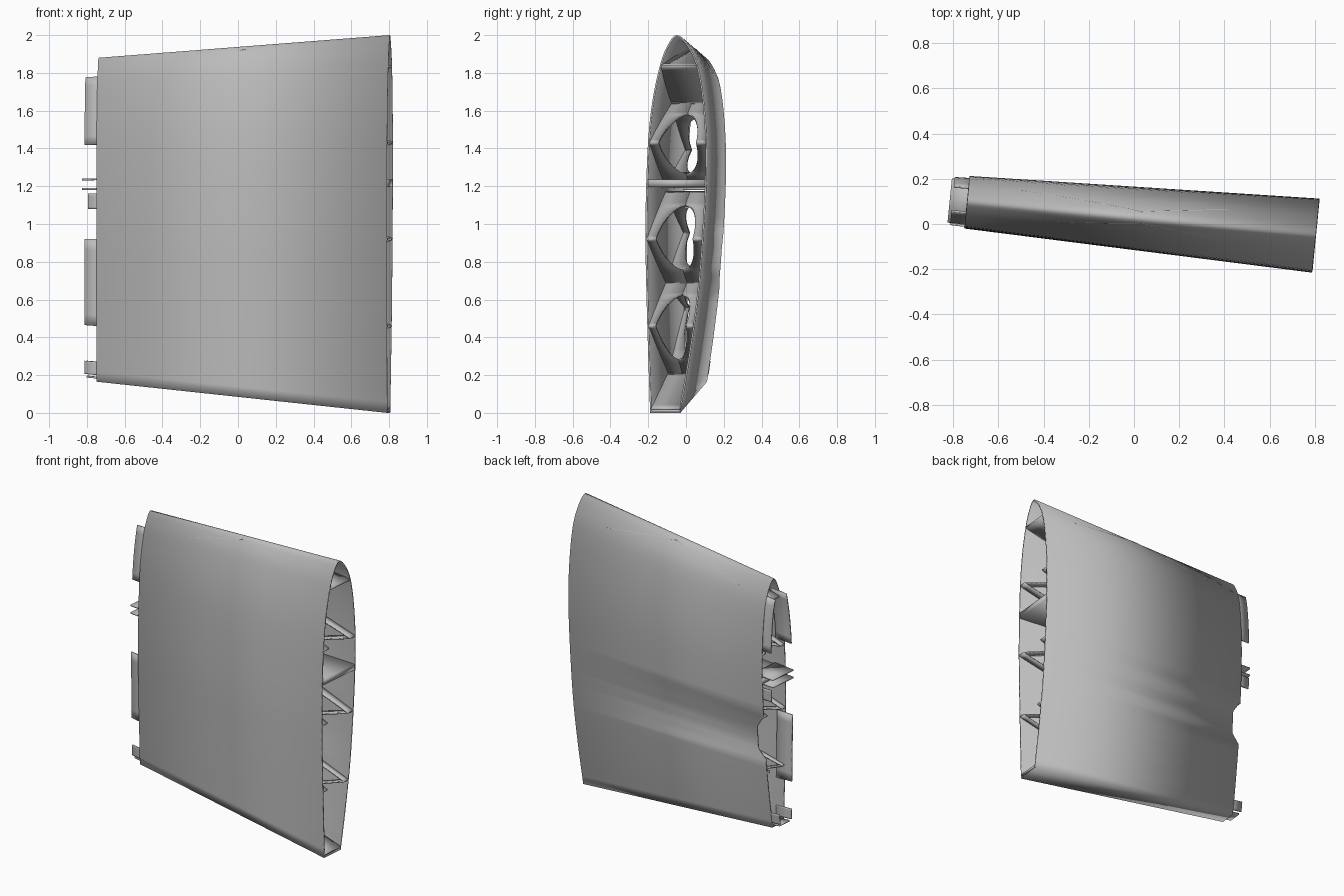
import bpy, bmesh, math
from mathutils import Vector

if "Cube" in bpy.data.objects:
    bpy.data.objects.remove(bpy.data.objects["Cube"])

grey = bpy.data.materials.new("light grey")
grey.use_nodes = True
grey.diffuse_color = (0.5, 0.5, 0.5, 1)
grey.node_tree.nodes["Principled BSDF"].inputs["Base Color"].default_value = (0.5, 0.5, 0.5, 1)

# Wide-end section as (y, height): trailing edge up the front, over the nose, down the back
PROFILE = [(-0.19, 0.0), (-0.2, 0.3), (-0.21, 0.65), (-0.215, 1.0), (-0.203, 1.4),
           (-0.178, 1.65), (-0.135, 1.85), (-0.095, 1.95), (-0.052, 2.0), (0.0, 1.965),
           (0.06, 1.85), (0.095, 1.66), (0.112, 1.4), (0.104, 1.1), (0.07, 0.65),
           (0.022, 0.3), (-0.03, 0.0)]


def smooth_curve(points, steps):
    """Catmull-Rom curve through the points."""
    p = [Vector(q) for q in points]
    p = [2 * p[0] - p[1]] + p + [2 * p[-1] - p[-2]]
    out = []
    for a, b, c, d in zip(p, p[1:], p[2:], p[3:]):
        for i in range(steps):
            t = i / steps
            out.append(0.5 * (2 * b + (c - a) * t + (2 * a - 5 * b + 4 * c - d) * t * t
                              + (3 * b - a - 3 * c + d) * t ** 3))
    return out + [p[-2]]


SECTION = smooth_curve(PROFILE, 5)
TOP = max(range(len(SECTION)), key=lambda i: SECTION[i].y)
FRONT, BACK = SECTION[:TOP + 1], SECTION[TOP:][::-1]


def place(u, y, h):
    """Section point to space; u runs from the wide end (0) to the narrow end (1)."""
    wide = Vector((0.788 + (y + 0.21) * 0.1, y, h))
    y2 = -0.02 + (y + 0.215) * 0.71
    narrow = Vector((-0.75 + (y2 + 0.02) * 0.1, y2, 0.165 + h * 0.8575))
    return wide.lerp(narrow, u)


def skin(side, h):
    for a, b in zip(side, side[1:]):
        if h <= b.y:
            return a.x + (b.x - a.x) * (h - a.y) / (b.y - a.y)
    return side[-1].x


def across(h, v):
    """y at height h, v from -1 (front skin) to 1 (back skin)."""
    f, b = skin(FRONT, h), skin(BACK, h)
    return (f + b) / 2 + v * 0.97 * (b - f) / 2


def finish(name, bm, thickness, offset=0):
    bmesh.ops.recalc_face_normals(bm, faces=bm.faces)
    mesh = bpy.data.meshes.new(name)
    bm.to_mesh(mesh)
    bm.free()
    ob = bpy.data.objects.new(name, mesh)
    bpy.context.collection.objects.link(ob)
    mesh.materials.append(grey)
    mod = ob.modifiers.new("thickness", "SOLIDIFY")
    mod.thickness = thickness
    mod.offset = offset
    bpy.ops.object.select_all(action="DESELECT")
    ob.select_set(True)
    bpy.context.view_layer.objects.active = ob
    bpy.ops.object.shade_smooth_by_angle(angle=math.radians(30))
    return ob


def strip(bm, pairs):
    rows = [[bm.verts.new(p) for p in pair] for pair in pairs]
    for a, b in zip(rows, rows[1:]):
        bm.faces.new((a[0], a[1], b[1], b[0]))


# Outer skin, open at both ends, with a shallow notch in the narrow back edge
bm = bmesh.new()
rings = []
for end in (0, 1):
    ring = []
    for i, q in enumerate(SECTION):
        notch = 0.035 if end and i > TOP and 0.62 < q.y < 0.92 else 0
        ring.append(bm.verts.new(place(end - notch, q.x, q.y)))
    rings.append(ring)
n = len(SECTION)
for i in range(n):
    j = (i + 1) % n
    bm.faces.new((rings[0][i], rings[0][j], rings[1][j], rings[1][i]))
finish("wing_skin", bm, 0.009, -1)

# Diagonal ribs meeting at mid span, with round cut-outs around their end nodes
bm = bmesh.new()
STEPS = 24
for h_end, h_mid in ((1.43, 1.675), (1.43, 1.2), (0.92, 1.17), (0.92, 0.653),
                     (0.46, 0.653), (0.46, 0.137)):
    for end in (0, 1):
        for s in (-1, 1):
            pairs = []
            for k in range(STEPS + 1):
                t = k / STEPS
                u = abs(end - t / 2)
                h = h_end + (h_mid - h_end) * t
                w = 0.65 * math.sqrt(max(0, 1 - (t / 0.7) ** 2))
                pairs.append((place(u, across(h, s), h), place(u, across(h, s * w), h)))
            strip(bm, pairs)
finish("diagonal_ribs", bm, 0.01)

# Solid ribs at the nose and trailing edge
bm = bmesh.new()
for h_end, h_mid in ((1.835, 1.675), (1.835, 1.98), (0.02, 0.137)):
    for end in (0, 1):
        pairs = []
        for k in range(13):
            t = k / 12
            h = h_end + (h_mid - h_end) * t
            pairs.append([place(abs(end - t / 2), across(h, v), h) for v in (-1, 1)])
        strip(bm, pairs)
finish("edge_ribs", bm, 0.012)

# Main spar and the two thin tongues at its narrow end
for name, h, u0, u1, v, thick in (("main_spar", 1.215, 0, 1, 1, 0.04),
                                  ("lower_tongue", 1.19, 0.95, 1.05, 0.9, 0.01),
                                  ("upper_tongue", 1.25, 0.95, 1.05, 0.9, 0.01)):
    bm = bmesh.new()
    strip(bm, [[place(u, across(h, s * v), h) for s in (-1, 1)] for u in (u0, u1)])
    finish(name, bm, thick)

# Joining tabs tucked inside the skin at the narrow end
for name, v, z0, z1 in (("front_nose_tab", -1, 1.42, 1.78), ("back_nose_tab", 1, 1.42, 1.78),
                        ("front_middle_tab", -1, 0.46, 0.92), ("back_spar_tab", 1, 1.08, 1.16),
                        ("front_tail_tab", -1, 0.2, 0.27), ("back_tail_tab", 1, 0.2, 0.27)):
    bm = bmesh.new()
    pairs = []
    for k in range(9):
        h = (z0 + (z1 - z0) * k / 8 - 0.165) / 0.8575
        y = across(h, v * 0.92)
        pairs.append((place(0.96, y, h), place(1.042, y, h)))
    strip(bm, pairs)
    finish(name, bm, 0.009)

# Flat tab along the trailing edge
bm = bmesh.new()
strip(bm, [[place(u, across(0.025, s * 0.85), 0.025) for s in (-1, 1)] for u in (0.96, 1.035)])
finish("trailing_tab", bm, 0.01)
